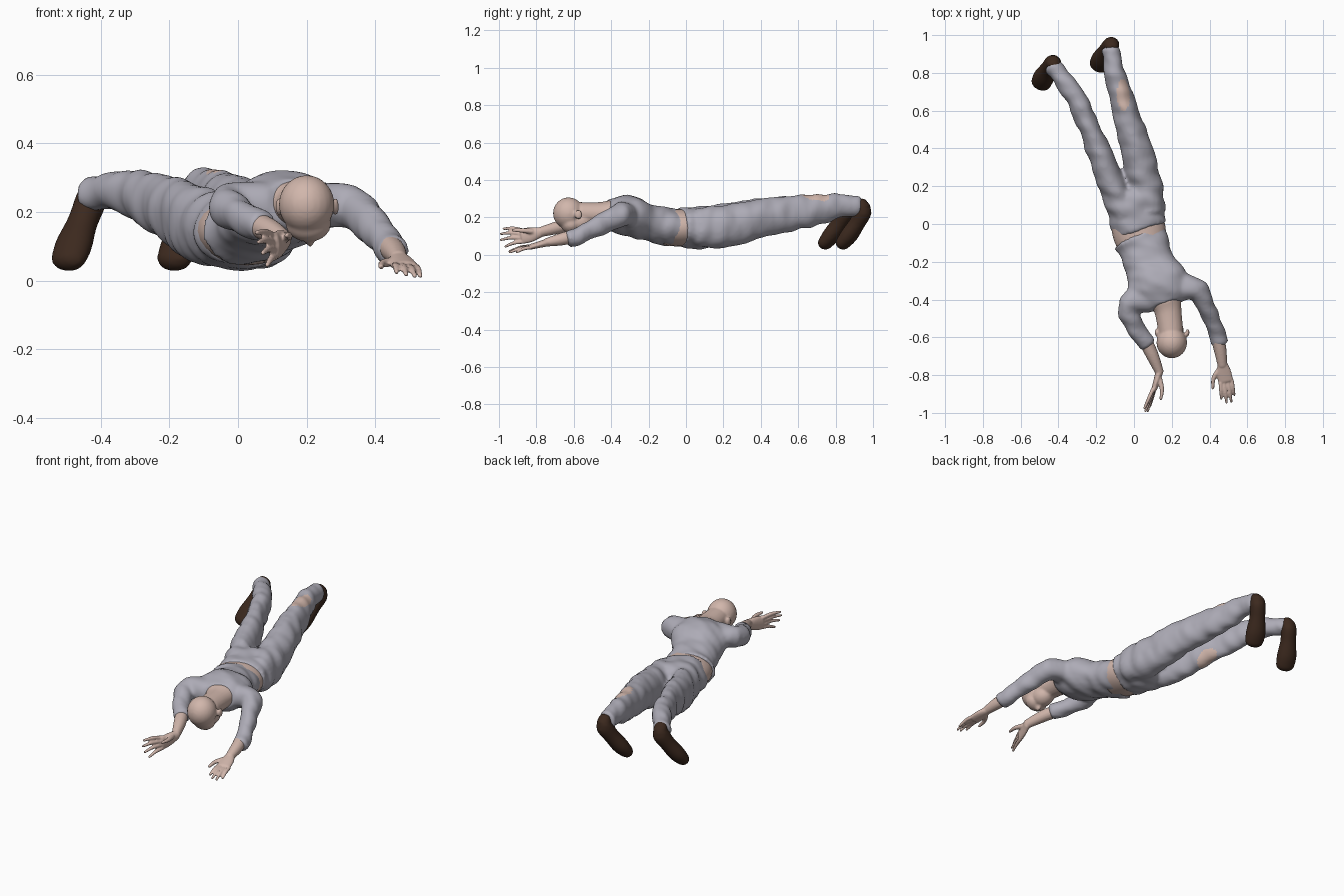
import bpy, bmesh, math
from mathutils import Vector, Matrix, noise


def material(name, rgb):
    m = bpy.data.materials.new(name)
    m.diffuse_color = (*rgb, 1)
    return m


CLOTH = material("grey cloth", (0.42, 0.41, 0.47))
SKIN = material("skin", (0.64, 0.47, 0.41))
LEATHER = material("dark brown leather", (0.045, 0.022, 0.013))


def spline(rows, t):
    """Catmull-Rom sample of position and radii rows."""
    i = min(int(t), len(rows) - 2)
    f = t - i
    p = [rows[max(0, min(len(rows) - 1, i + k))] for k in (-1, 0, 1, 2)]
    return [0.5 * (2 * b + (c - a) * f + (2 * a - 5 * b + 4 * c - d) * f * f
                   + (3 * b - a - 3 * c + d) * f ** 3) for a, b, c, d in zip(*p)]


def loft(bm, rows, dome=0.0, sides=24, steps=5):
    """Oval tube along rows of (x, y, z, half width, half height)."""
    n = (len(rows) - 1) * steps
    s = [spline(rows, i / steps) for i in range(n + 1)]
    c = [Vector(r[:3]) for r in s]
    frames = []
    for i in range(n + 1):
        t = (c[min(i + 1, n)] - c[max(i - 1, 0)]).normalized()
        side = t.cross(Vector((0, 0, 1))).normalized()
        frames.append((c[i], t, side, side.cross(t), s[i][3], s[i][4], 1.0))
    if dome:
        caps = [math.radians(a) for a in (30, 55, 75)]

        def cap(fr, sign):
            p, t, a, b, w, h, k = fr
            return [(p + t * sign * dome * min(w, h) * math.sin(q), t, a, b, w, h, math.cos(q)) for q in caps]
        frames = cap(frames[0], -1)[::-1] + frames + cap(frames[-1], 1)
    rings = []
    for p, t, a, b, w, h, k in frames:
        rings.append([bm.verts.new(p + k * (a * w * math.cos(q) + b * h * math.sin(q)))
                      for q in (2 * math.pi * j / sides for j in range(sides))])
    for r0, r1 in zip(rings, rings[1:]):
        for j in range(sides):
            bm.faces.new((r0[j], r0[j - 1], r1[j - 1], r1[j]))
    bm.faces.new(rings[0])
    bm.faces.new(rings[-1][::-1])


def ball(bm, centre, radii):
    bmesh.ops.create_uvsphere(bm, u_segments=24, v_segments=16, radius=1,
                              matrix=Matrix.Translation(centre) @ Matrix.Diagonal((*radii, 1)))


def finish(bm, name, mats, voxel=0, smooth=4, wrinkle=0, tears=()):
    """Fuse the overlapping forms, smooth, wrinkle and colour them."""
    bmesh.ops.recalc_face_normals(bm, faces=bm.faces)
    me = bpy.data.meshes.new(name)
    bm.to_mesh(me)
    bm.free()
    ob = bpy.data.objects.new(name, me)
    bpy.context.collection.objects.link(ob)
    if voxel:
        r = ob.modifiers.new("fuse", 'REMESH')
        r.mode, r.voxel_size = 'VOXEL', voxel
        sm = ob.modifiers.new("soften", 'SMOOTH')
        sm.factor, sm.iterations = 0.5, smooth
        dg = bpy.context.evaluated_depsgraph_get()
        me = bpy.data.meshes.new_from_object(ob.evaluated_get(dg))
        ob.modifiers.clear()
        ob.data = me
    if wrinkle:
        normals = [v.normal.copy() for v in me.vertices]
        for v, nrm in zip(me.vertices, normals):
            q = v.co
            v.co = q + nrm * wrinkle * noise.noise(Vector((q.x * 9 + q.y * 4, q.y * 17, q.z * 9)))
    me.materials.clear()
    for m in mats:
        me.materials.append(m)
    for p in me.polygons:
        p.use_smooth = True
        p.material_index = int(any(sum(((p.center[k] - c[k]) / r[k]) ** 2 for k in range(3)) < 1
                                   for c, r in tears))
    return ob


# Shirt: torso and both sleeves
bm = bmesh.new()
loft(bm, [(.027, -.066, .145, .150, .105), (.055, -.13, .155, .137, .10), (.085, -.22, .18, .135, .10),
          (.125, -.31, .208, .16, .112), (.155, -.38, .22, .15, .095), (.172, -.43, .23, .09, .07)])
loft(bm, [(.24, -.33, .215, .08, .07), (.33, -.35, .215, .06, .062), (.388, -.45, .165, .049, .055),
          (.43, -.55, .115, .044, .048), (.452, -.63, .085, .046, .046)], .3)
loft(bm, [(.07, -.39, .225, .08, .07), (-.03, -.425, .228, .058, .06), (-.012, -.52, .20, .05, .055),
          (.04, -.59, .17, .046, .048), (.073, -.635, .158, .046, .046)], .3)
finish(bm, "shirt", [CLOTH], .011, 4, .010)

# Trousers: hips and both legs, torn at two spots
bm = bmesh.new()
loft(bm, [(.035, -.033, .145, .146, .106), (.010, .05, .145, .150, .112),
          (.0, .13, .15, .145, .112), (-.01, .18, .15, .11, .09)])
loft(bm, [(.085, .06, .15, .085, .105), (.06, .2, .152, .092, .114), (.012, .4, .195, .083, .104),
          (-.03, .545, .22, .074, .096), (-.08, .71, .242, .062, .083), (-.105, .82, .262, .053, .064),
          (-.125, .925, .265, .050, .052)], .3)
loft(bm, [(-.04, .05, .15, .085, .105), (-.112, .2, .16, .076, .112), (-.18, .37, .20, .066, .098),
          (-.25, .545, .232, .056, .086), (-.32, .69, .256, .055, .064), (-.38, .77, .262, .051, .052),
          (-.43, .838, .252, .050, .050)], .3)
finish(bm, "trousers", [CLOTH, SKIN], .011, 4, .010,
       [((-.055, .685, .32), (.036, .085, .06)), ((-.175, .43, .13), (.04, .085, .05))])

# Bare waist between shirt and trousers
bm = bmesh.new()
loft(bm, [(.05, -.12, .15, .128, .095), (.03, -.05, .145, .141, .10), (.015, .02, .145, .140, .10)])
finish(bm, "waist", [SKIN])

# Shoes: the same form on both feet
foot = [(-.118, .940, .275, .036, .030), (-.121, .948, .235, .044, .047), (-.145, .915, .170, .045, .043),
        (-.170, .872, .105, .056, .045), (-.186, .838, .062, .053, .037)]
for name, dx, dy in (("right_shoe", 0, 0), ("left_shoe", -.308, -.095)):
    bm = bmesh.new()
    loft(bm, [(x + dx, y + dy, z, w, h) for x, y, z, w, h in foot], .9)
    finish(bm, name, [LEATHER], .009, 3)

# Head: skull, jaw, face, ears and neck
bm = bmesh.new()
ball(bm, (.20, -.628, .222), (.081, .083, .085))
ball(bm, (.203, -.565, .178), (.060, .070, .058))
ball(bm, (.205, -.615, .165), (.066, .055, .052))
ball(bm, (.21, -.595, .118), (.012, .020, .020))
for x in (.120, .284):
    ball(bm, (x, -.575, .215), (.010, .020, .027))
loft(bm, [(.165, -.40, .225, .090, .068), (.18, -.46, .22, .072, .062), (.195, -.57, .22, .066, .062)])
finish(bm, "head", [SKIN], .007, 3)


# Forearms and hands
def hand(name, arm, palm, knuckles, tips, thumb):
    bm = bmesh.new()
    loft(bm, arm, .5, 16)
    loft(bm, palm, .6, 16)
    for k, t in zip(knuckles, tips):
        mid = [(a + b) / 2 for a, b in zip(k, t)]
        mid[2] += .006
        loft(bm, [(*k, .011, .011), (*mid, .010, .010), (*t, .007, .007)], 1, 10, 4)
    loft(bm, [(*p, r, r) for p, r in zip(thumb, (.015, .012, .008))], 1, 10, 4)
    finish(bm, name, [SKIN], .005, 2)


hand("right_hand",
     [(.43, -.56, .11, .037, .037), (.455, -.66, .085, .034, .034), (.468, -.75, .066, .025, .022)],
     [(.468, -.74, .066, .026, .021), (.475, -.78, .056, .038, .018), (.485, -.83, .043, .041, .015)],
     [(.518, -.83, .04), (.498, -.84, .04), (.477, -.845, .042), (.458, -.84, .045)],
     [(.531, -.905, .014), (.515, -.94, .014), (.49, -.945, .018), (.462, -.925, .025)],
     [(.452, -.77, .055), (.422, -.815, .05), (.417, -.868, .04)])
hand("left_hand",
     [(.05, -.60, .165, .037, .037), (.095, -.69, .145, .034, .034), (.135, -.785, .12, .023, .026)],
     [(.135, -.78, .12, .021, .028), (.12, -.83, .108, .017, .040), (.107, -.875, .10, .015, .042)],
     [(.10, -.875, .132), (.10, -.885, .112), (.102, -.885, .091), (.108, -.875, .070)],
     [(.055, -.975, .140), (.060, -.99, .112), (.072, -.99, .080), (.085, -.965, .045)],
     [(.135, -.82, .125), (.148, -.875, .130), (.142, -.925, .132)])
